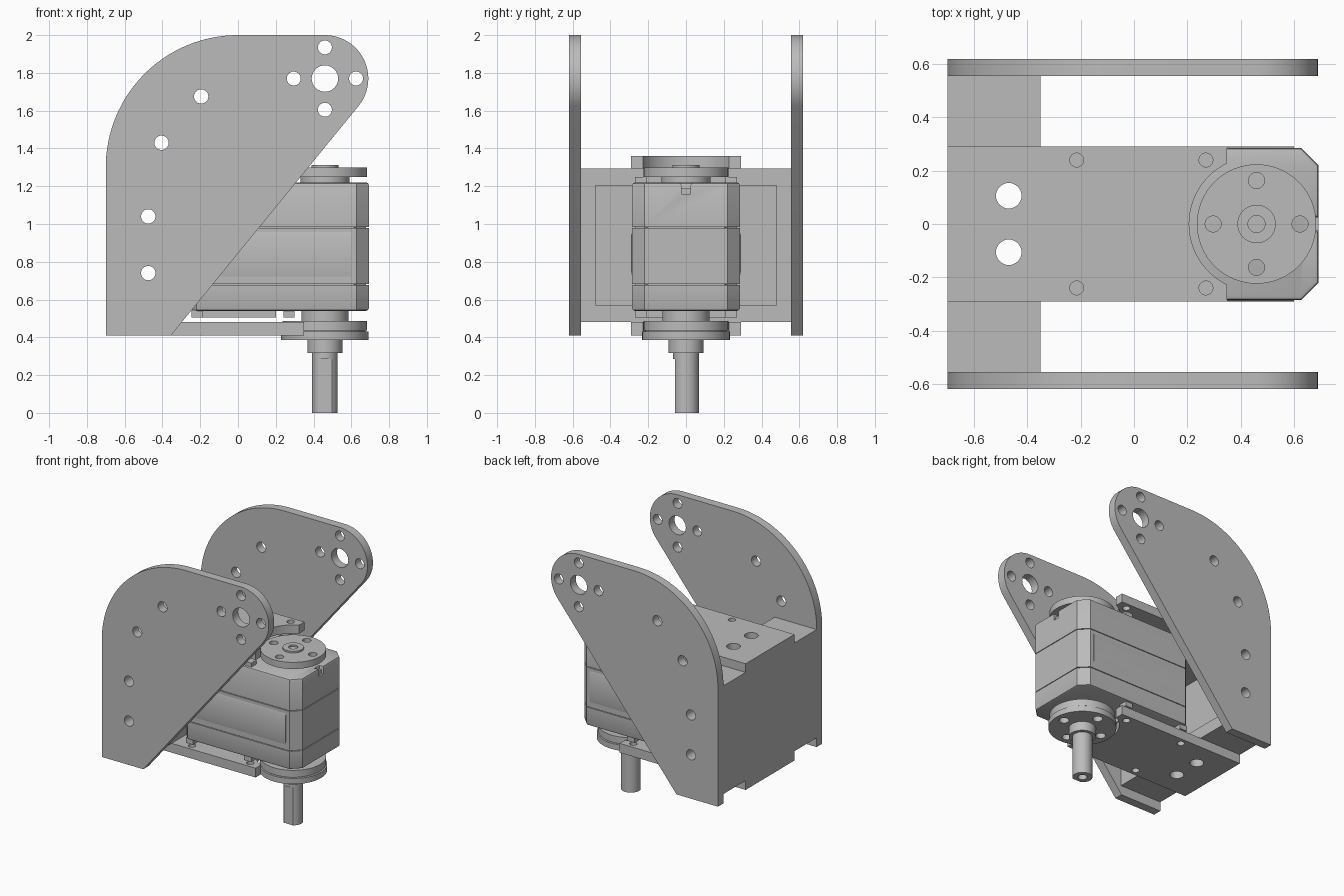
import bpy, bmesh
from math import sin, cos, pi, radians
from mathutils import Vector

cube = bpy.data.objects.get("Cube")
if cube:
    bpy.data.objects.remove(cube, do_unlink=True)

grey = bpy.data.materials.new("machined grey")
grey.use_nodes = True
colour = (0.5, 0.5, 0.5, 1)
grey.diffuse_color = colour
grey.node_tree.nodes["Principled BSDF"].inputs["Base Color"].default_value = colour

HUB = 0.46      # x of the output axis
PLACE = {'x': lambda a, b, h: (h, a, b),
         'y': lambda a, b, h: (a, h, b),
         'z': lambda a, b, h: (a, b, h)}


def arc(cx, cy, r, start, end, n):
    steps = [radians(start + (end - start) * i / n) for i in range(n + 1)]
    return [(cx + r * cos(t), cy + r * sin(t)) for t in steps]


def circle(cx, cy, r, n=32):
    return arc(cx, cy, r, 0, 360, n)[:-1]


def rect(a0, a1, b0, b1):
    return [(a0, b0), (a1, b0), (a1, b1), (a0, b1)]


def prism(name, points, axis, lo, hi):
    """Extrude a closed outline along an axis."""
    bm = bmesh.new()
    verts = [bm.verts.new(PLACE[axis](a, b, lo)) for a, b in points]
    face = bm.faces.new(verts)
    top = bmesh.ops.extrude_face_region(bm, geom=[face])['geom']
    bmesh.ops.translate(bm, vec=Vector(PLACE[axis](0, 0, hi - lo)),
                        verts=[v for v in top if isinstance(v, bmesh.types.BMVert)])
    bmesh.ops.recalc_face_normals(bm, faces=bm.faces)
    mesh = bpy.data.meshes.new(name)
    bm.to_mesh(mesh)
    bm.free()
    mesh.materials.append(grey)
    obj = bpy.data.objects.new(name, mesh)
    bpy.context.collection.objects.link(obj)
    return obj


def bake(obj):
    """Apply the modifiers of an object."""
    bpy.context.view_layer.update()
    graph = bpy.context.evaluated_depsgraph_get()
    mesh = bpy.data.meshes.new_from_object(obj.evaluated_get(graph))
    obj.modifiers.clear()
    obj.data = mesh


def cut(obj, cutters):
    for c in cutters:
        c.hide_render = True
        mod = obj.modifiers.new("cut", 'BOOLEAN')
        mod.operation, mod.solver, mod.object = 'DIFFERENCE', 'EXACT', c
    bake(obj)
    for c in cutters:
        bpy.data.objects.remove(c, do_unlink=True)


def drill(axis, holes, lo, hi):
    return [prism("drill", circle(a, b, r), axis, lo, hi) for a, b, r in holes]


def cross(cx, cy, d, r):
    return [(cx + d, cy, r), (cx - d, cy, r), (cx, cy + d, r), (cx, cy - d, r)]


# Side plates with rounded shoulders and drilled pivots
outline = [(-0.70, 0.41), (-0.355, 0.41)]
outline += arc(HUB, 1.77, 0.23, -39.3, 90, 24)
outline += arc(0, 1.30, 0.70, 90, 180, 32)
wall_holes = [(-0.475, 1.04, 0.038), (-0.475, 0.74, 0.038)]
plate_holes = wall_holes + [(-0.195, 1.675, 0.038), (-0.405, 1.43, 0.038),
                            (HUB, 1.77, 0.07)] + cross(HUB, 1.77, 0.165, 0.037)
for name, lo in (("right_side_plate", -0.62), ("left_side_plate", 0.555)):
    plate = prism(name, outline, 'y', lo, lo + 0.065)
    cut(plate, drill('y', plate_holes, lo - 0.1, lo + 0.2))

# Hollow cross box, open toward the motor
big_holes = [(-0.47, 0.106, 0.048), (-0.47, -0.106, 0.048)]
box = prism("cross_box", rect(-0.70, -0.35, -0.555, 0.555), 'z', 0.48, 1.295)
cut(box, [prism("pocket", rect(-0.48, 0.48, 0.57, 1.205), 'x', -0.625, -0.2)]
    + drill('z', big_holes, 0.3, 1.5) + drill('y', wall_holes, -0.7, 0.7))

# Upper and lower arms, scooped around the output discs
arm = [(-0.70, -0.29), (0.35, -0.29)]
arm += arc(HUB, 0, 0.253, 244.2, 115.8, 24)
arm += [(0.35, 0.29), (-0.70, 0.29)]
screws = [(x, s * 0.24, 0.026) for x in (-0.215, 0.27) for s in (-1, 1)]
for name, lo, hi in (("lower_arm", 0.41, 0.48), ("upper_arm", 1.295, 1.36)):
    bar = prism(name, arm, 'z', lo, hi)
    cut(bar, drill('z', big_holes + screws, lo - 0.1, hi + 0.1))


# Motor case in three shells with fine seams between them
def case_outline(inset):
    back, front, side = -0.25 + inset, 0.693 - inset, 0.285 - inset
    half = [(back, -side + 0.03), (back + 0.03, -side),
            (front - 0.065, -side), (front, -side + 0.065)]
    return half + [(x, -y) for x, y in reversed(half)]


prism("motor_core", case_outline(0.015), 'z', 0.57, 1.19)
for name, lo, hi in (("case_bottom", 0.54, 0.678), ("case_middle", 0.683, 0.980),
                     ("case_top", 0.985, 1.22)):
    shell = prism(name, case_outline(0), 'z', lo, hi)
    if name == "case_top":
        cut(shell, [prism("slot", rect(0.66, 0.75, -0.025, 0.025), 'z', 1.16, 1.3)])
    if name != "case_middle":
        # Soften only the outer rim
        rim = hi if name == "case_top" else lo
        bm = bmesh.new()
        bm.from_mesh(shell.data)
        edges = [e for e in bm.edges
                 if all(abs(v.co.z - rim) < 0.001 for v in e.verts)]
        bmesh.ops.bevel(bm, geom=edges, offset=0.015, segments=2,
                        profile=0.5, affect='EDGES')
        bm.to_mesh(shell.data)
        bm.free()

# Gently bulged side panels on the case
for s in (-1, 1):
    panel = [(s * y, z) for y, z in ((0.28, 0.70), (0.291, 0.75),
                                     (0.291, 0.94), (0.28, 0.97))]
    prism("side_panel", panel, 'x', -0.2, 0.60)

# Mounting rails and screw pads joining the case to the arms
for lo, hi, pad_lo, pad_hi in ((0.505, 0.545, 0.48, 0.545),
                               (1.215, 1.25, 1.215, 1.295)):
    prism("mounting_tray", rect(-0.22, 0.20, -0.21, 0.21), 'z', lo, hi)
    for x, y, r in screws:
        prism("screw_pad", rect(x - 0.03, x + 0.03, y - 0.03, y + 0.03), 'z', lo, hi)

# Upper output disc
top_disc = prism("upper_disc", circle(HUB, 0, 0.224, 64), 'z', 1.25, 1.30)
cut(top_disc, drill('z', cross(HUB, 0, 0.163, 0.03), 1.2, 1.4))
prism("upper_neck", circle(HUB, 0, 0.13, 48), 'z', 1.21, 1.26)
cap = prism("upper_cap", circle(HUB, 0, 0.072, 48), 'z', 1.29, 1.312)
cut(cap, drill('z', [(HUB, 0, 0.032)], 1.295, 1.4))

# Lower output disc and coupling flange
prism("lower_neck", circle(HUB, 0, 0.125, 48), 'z', 0.48, 0.55)
prism("lower_disc", circle(HUB, 0, 0.224, 64), 'z', 0.435, 0.487)
flange = prism("coupling_flange", circle(HUB, 0, 0.232, 64), 'z', 0.387, 0.43)
cut(flange, drill('z', cross(HUB, 0, 0.163, 0.034), 0.3, 0.5))
prism("flange_spacer", circle(HUB, 0, 0.215, 64), 'z', 0.425, 0.44)
prism("coupling_collar", circle(HUB, 0, 0.092, 48), 'z', 0.318, 0.40)

# Output shaft with a flat and a centre bore
shaft = prism("output_shaft", circle(HUB, 0, 0.068, 48), 'z', 0, 0.33)
cut(shaft, [prism("flat", rect(0.3, 0.6, -0.2, -0.057), 'z', -0.1, 0.285)]
    + drill('z', [(HUB, 0, 0.032)], -0.1, 0.12))

# Smooth round walls, keep hard edges
bpy.ops.object.select_all(action='DESELECT')
for obj in bpy.context.scene.objects:
    if obj.type == 'MESH' and grey.name in obj.data.materials:
        obj.select_set(True)
        bpy.context.view_layer.objects.active = obj
bpy.ops.object.shade_smooth_by_angle(angle=radians(30))
